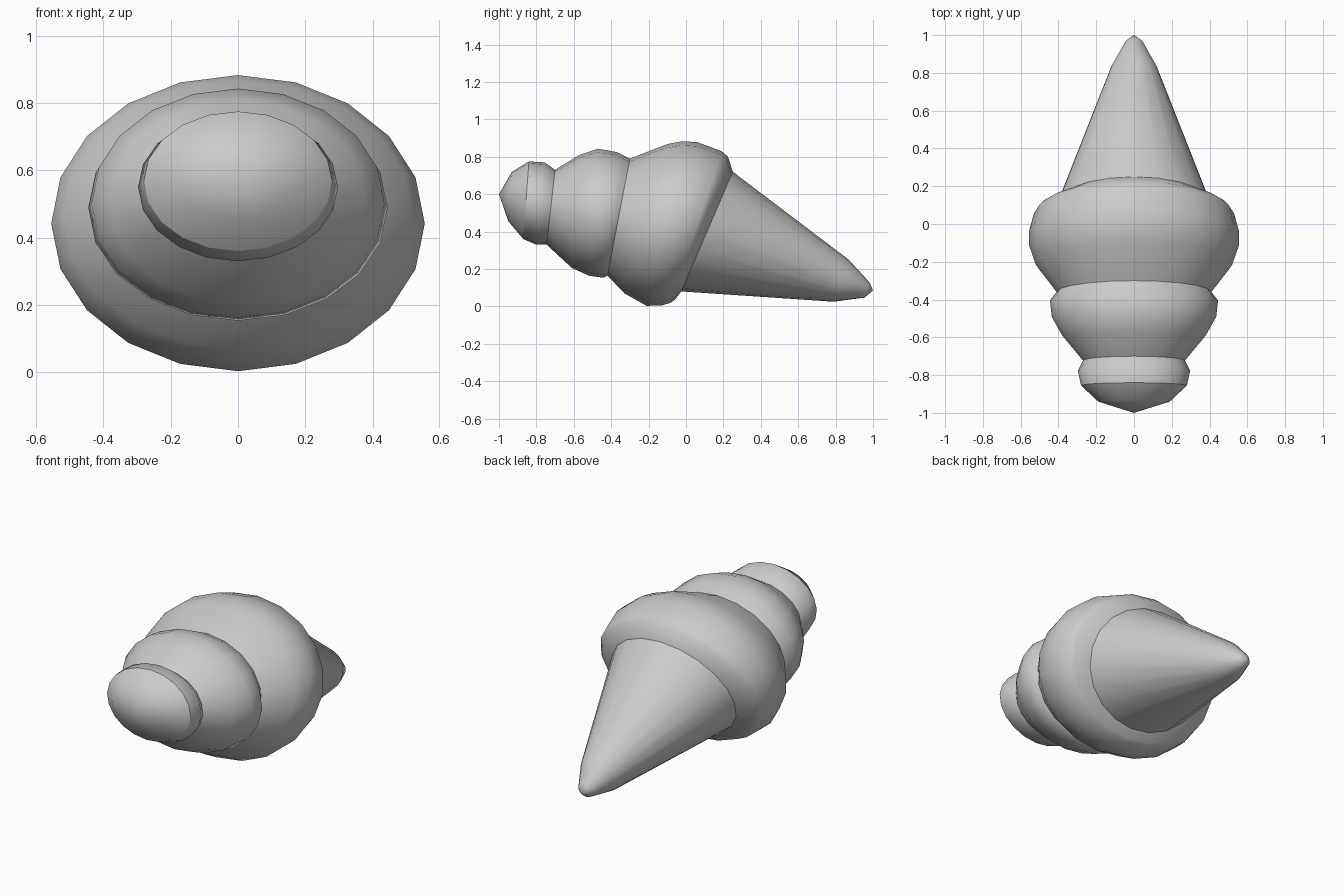
import bpy, bmesh, math

if "Cube" in bpy.data.objects:
    bpy.data.objects.remove(bpy.data.objects["Cube"])

SIDES = 20


def ring_points(top, bottom, half_width):
    """Tilted ellipse whose top and bottom are (y, z) points of the side outline."""
    cy, cz = (top[0] + bottom[0]) / 2, (top[1] + bottom[1]) / 2
    dy, dz = (top[0] - bottom[0]) / 2, (top[1] - bottom[1]) / 2
    pts = []
    for i in range(SIDES):
        a = 2 * math.pi * i / SIDES
        pts.append((half_width * math.sin(a), cy + dy * math.cos(a), cz + dz * math.cos(a)))
    return pts


# Rings from blunt end to point: top (y, z), bottom (y, z), half width, sharp seam
rings = [
    # small blunt whorl
    ((-0.93, 0.72), (-0.95, 0.455), 0.19, False),
    ((-0.84, 0.775), (-0.87, 0.36), 0.28, True),
    ((-0.755, 0.77), (-0.80, 0.33), 0.297, False),
    ((-0.70, 0.73), (-0.745, 0.33), 0.27, True),
    # middle whorl
    ((-0.57, 0.81), (-0.61, 0.205), 0.38, False),
    ((-0.47, 0.843), (-0.515, 0.163), 0.435, False),
    ((-0.37, 0.825), (-0.44, 0.153), 0.445, False),
    ((-0.30, 0.79), (-0.42, 0.165), 0.41, True),
    # large whorl
    ((-0.10, 0.868), (-0.33, 0.07), 0.52, False),
    ((-0.02, 0.883), (-0.21, 0.003), 0.555, False),
    ((0.06, 0.878), (-0.13, 0.005), 0.555, False),
    ((0.19, 0.83), (-0.08, 0.02), 0.53, False),
    ((0.225, 0.80), (-0.06, 0.035), 0.50, False),
    ((0.25, 0.72), (-0.025, 0.08), 0.405, True),
    # tapering spire
    ((0.87, 0.25), (0.79, 0.025), 0.122, False),
    ((0.98, 0.13), (0.955, 0.047), 0.045, False),
]

bm = bmesh.new()
loops = [[bm.verts.new(p) for p in ring_points(t, b, w)] for t, b, w, _ in rings]

# Skin between neighbouring rings
for a, b in zip(loops, loops[1:]):
    for i in range(SIDES):
        j = (i + 1) % SIDES
        bm.faces.new((a[i], a[j], b[j], b[i]))

# Closed ends
for loop, tip in ((loops[0], (0, -1.0, 0.60)), (loops[-1], (0, 1.0, 0.085))):
    v = bm.verts.new(tip)
    for i in range(SIDES):
        bm.faces.new((v, loop[i], loop[(i + 1) % SIDES]))

# Smooth shading with crisp seams between whorls
bmesh.ops.recalc_face_normals(bm, faces=bm.faces)
for f in bm.faces:
    f.smooth = True
for loop, ring in zip(loops, rings):
    if ring[3]:
        for i in range(SIDES):
            bm.edges.get((loop[i], loop[(i + 1) % SIDES])).smooth = False

mesh = bpy.data.meshes.new("spiral_shell")
bm.to_mesh(mesh)
bm.free()
shell = bpy.data.objects.new("spiral_shell", mesh)
bpy.context.collection.objects.link(shell)
